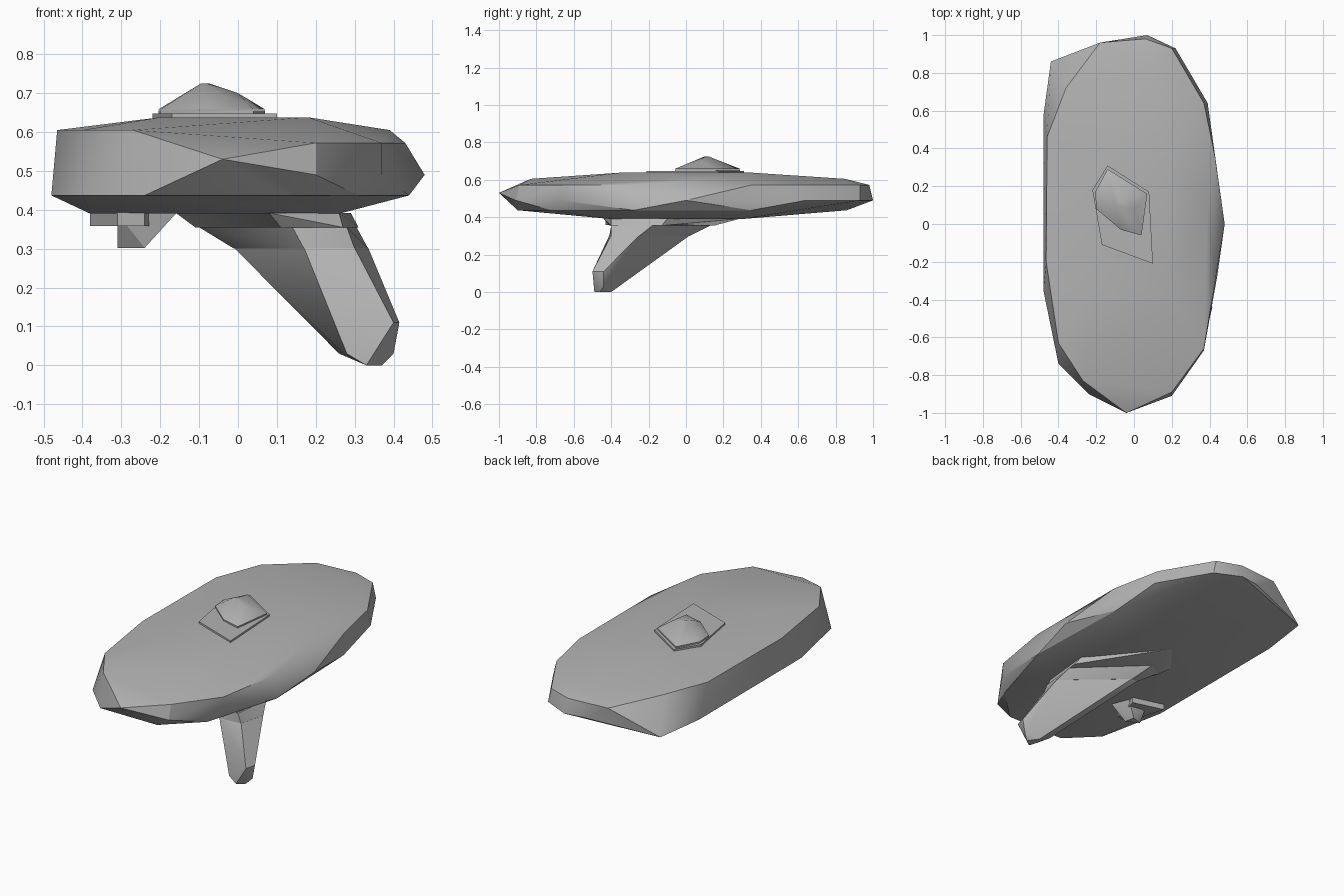
import bpy
import bmesh
import math
from mathutils import Vector

# Remove only the default object
default_object = bpy.data.objects.get("Cube")
if default_object:
    bpy.data.objects.remove(default_object, do_unlink=True)


def make_material(name, colour):
    """One flat colour, visible in the viewport and in a render."""
    material = bpy.data.materials.new(name)
    material.use_nodes = True
    material.diffuse_color = colour
    shader = material.node_tree.nodes["Principled BSDF"]
    shader.inputs["Base Color"].default_value = colour
    return material


def make_shell(name, sections, material, smooth_degrees=30):
    """Skin a faceted convex shell over horizontal sections.

    Each section is a height followed by its outline corners."""
    mesh = bpy.data.meshes.new(name)
    shell = bpy.data.objects.new(name, mesh)
    bpy.context.collection.objects.link(shell)

    bm = bmesh.new()
    for height, outline in sections:
        for x, y in outline:
            bm.verts.new(Vector((x, y, height)))
    bmesh.ops.convex_hull(bm, input=bm.verts[:])
    loose = [vert for vert in bm.verts if not vert.link_faces]
    bmesh.ops.delete(bm, geom=loose, context="VERTS")
    bmesh.ops.dissolve_limit(bm, angle_limit=math.radians(1),
                             verts=bm.verts[:], edges=bm.edges[:])
    bmesh.ops.recalc_face_normals(bm, faces=bm.faces[:])
    bm.to_mesh(mesh)
    bm.free()
    mesh.materials.append(material)

    bpy.ops.object.select_all(action="DESELECT")
    bpy.context.view_layer.objects.active = shell
    shell.select_set(True)
    bpy.ops.object.shade_smooth_by_angle(angle=math.radians(smooth_degrees))


grey = make_material("plain grey", (.45, .45, .45, 1))

# Main hull: flat belly, wide rim and gently crowned deck
belly = [(-.38, -.4), (-.38, .3), (.26, -.4), (.26, .3)]
lower_rim = [(-.48, -.35), (-.48, .57), (-.44, .86), (-.4, -.74),
             (-.24, -.9), (.12, -.9), (.31, -.72), (.44, -.28), (.42, .35)]
middle_rim = [(.48, 0), (.2, -.91), (.37, -.67), (.39, .64),
              (.22, .93), (.07, 1), (-.05, .98)]
nose = [(-.04, -1)]
upper_rim = [(.2, -.89), (.37, -.66), (.43, -.3), (.43, .35),
             (.37, .64), (.2, .93), (.06, .98), (-.18, .96)]
deck_edge = [(-.465, -.2), (-.46, .46), (-.4, -.63), (-.27, -.83),
             (-.36, .72), (.39, .1), (.1, .85)]
deck = [(-.2, -.35), (-.2, .35), (.18, -.35), (.18, .35)]
make_shell("main_hull", [
    (.39, belly), (.437, lower_rim), (.49, middle_rim), (.53, nose),
    (.572, upper_rim), (.605, deck_edge), (.638, deck),
], grey)

# Stepped plates and faceted dome on the deck
plate_outline = [(-.17, -.11), (.1, -.21), (.08, .17), (-.14, .31), (-.22, .18)]
dome_outline = [(-.2, .08), (-.07, -.03), (.04, -.06), (.07, .16),
                (-.14, .29), (-.205, .17)]
make_shell("deck_plate", [(.63, plate_outline), (.648, plate_outline)], grey)
make_shell("dome_collar", [(.64, dome_outline), (.656, dome_outline)], grey)
make_shell("dome", [
    (.658, dome_outline), (.7, [(0, .08)]), (.725, [(-.095, .1), (-.075, .12)]),
], grey, 35)

# Stepped root and swept fin under the belly
root_top = [(-.16, .12), (-.03, .29), (.29, -.1), (.26, -.4), (.08, -.44)]
root_bottom = [(-.11, .08), (-.03, .15), (.31, -.13), (.27, -.4), (.11, -.41)]
collar_top = [(-.1, .08), (-.02, .13), (.305, -.18), (.28, -.4), (.14, -.4)]
fin_top = [(-.01, .02), (.03, .02), (.335, -.25), (.3, -.4), (.17, -.41)]
fin_shoulder = [(.415, -.44), (.4, -.5)]
fin_heel = [(.26, -.4), (.28, -.48), (.4, -.44)]
fin_tip = [(.33, -.4), (.33, -.49), (.37, -.46)]
make_shell("fin_root", [(.355, root_bottom), (.392, root_top)], grey)
make_shell("fin_collar", [(.3, fin_top), (.355, collar_top)], grey)
make_shell("fin", [
    (0, fin_tip), (.03, fin_heel), (.11, fin_shoulder), (.302, fin_top),
], grey)

# Small sensor pod beside the fin
pod_base = [(-.38, -.2), (-.31, -.43), (-.24, -.42), (-.2, -.25)]
pod_top = [(-.31, -.26), (-.31, -.38), (-.16, -.38), (-.2, -.28)]
pod_tip = [(-.31, -.32), (-.24, -.36), (-.25, -.3)]
make_shell("pod_base", [(.358, pod_base), (.395, pod_base)], grey)
make_shell("pod", [(.302, pod_tip), (.39, pod_top)], grey)
